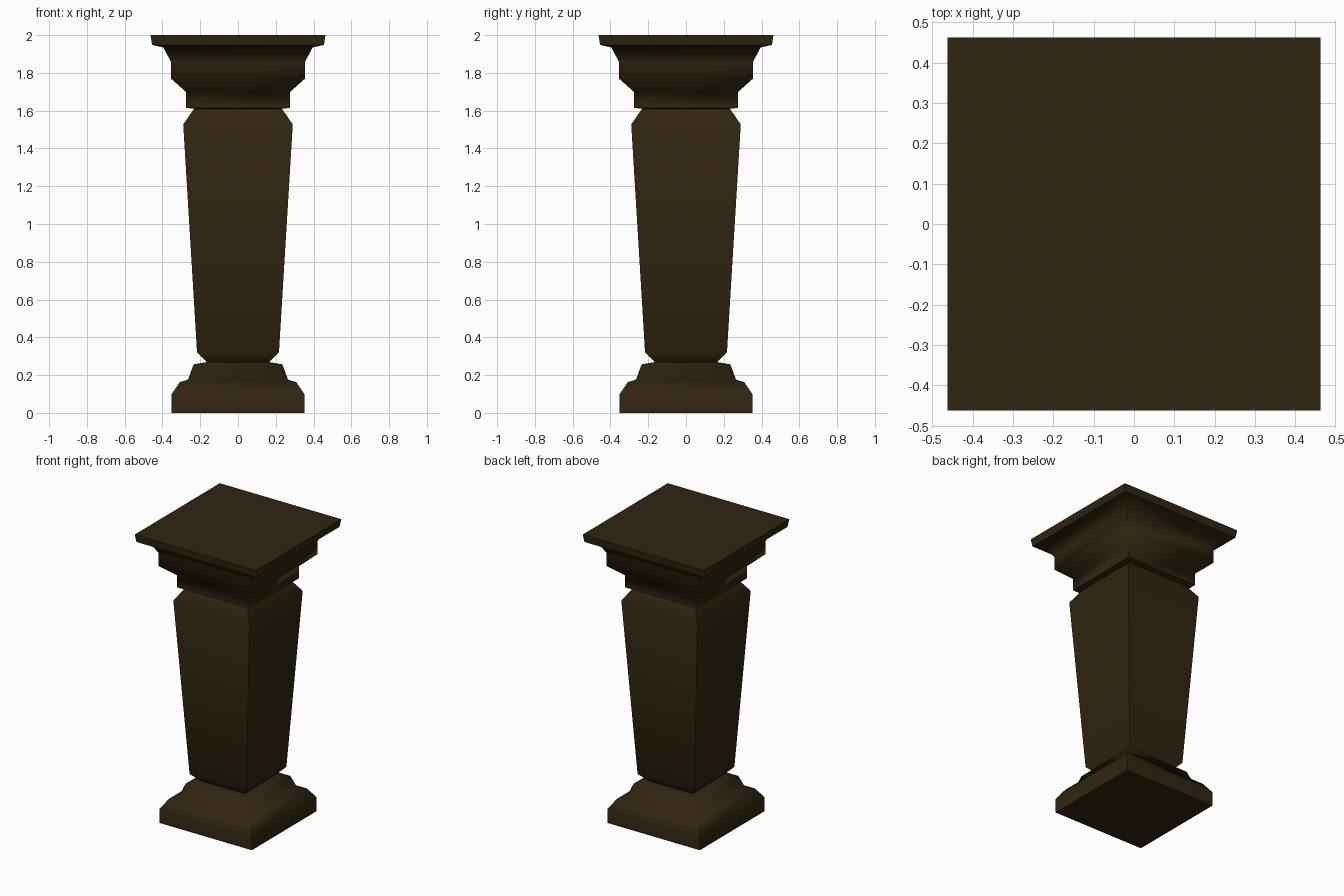
import bpy, bmesh, math

if "Cube" in bpy.data.objects:
    bpy.data.objects.remove(bpy.data.objects["Cube"])

# One dark wood colour
wood = bpy.data.materials.new("dark brown wood")
wood.diffuse_color = (0.030, 0.018, 0.0055, 1)
wood.use_nodes = True
wood.node_tree.nodes["Principled BSDF"].inputs["Base Color"].default_value = wood.diffuse_color


def square_column(name, profile):
    """Stack square rings (half width, height) into a closed solid."""
    bm = bmesh.new()
    rings = [[bm.verts.new((sx * r, sy * r, z))
              for sx, sy in ((-1, -1), (1, -1), (1, 1), (-1, 1))]
             for r, z in profile]
    for a, b in zip(rings, rings[1:]):
        for i in range(4):
            j = (i + 1) % 4
            bm.faces.new((a[i], a[j], b[j], b[i]))
    bm.faces.new(rings[0][::-1])
    bm.faces.new(rings[-1])
    bmesh.ops.recalc_face_normals(bm, faces=bm.faces)
    mesh = bpy.data.meshes.new(name)
    bm.to_mesh(mesh)
    bm.free()
    mesh.materials.append(wood)
    obj = bpy.data.objects.new(name, mesh)
    bpy.context.collection.objects.link(obj)
    bpy.ops.object.select_all(action='DESELECT')
    obj.select_set(True)
    bpy.context.view_layer.objects.active = obj
    bpy.ops.object.shade_smooth_by_angle(angle=math.radians(60))


# Whole pedestal as one continuous moulding: plinth, tapered shaft, capital
square_column("pedestal", [
    # plinth
    (0.351, 0.0), (0.351, 0.10), (0.308, 0.163), (0.265, 0.176),
    (0.235, 0.257), (0.165, 0.269),
    # shaft
    (0.217, 0.322), (0.29, 1.527), (0.233, 1.61),
    # capital
    (0.274, 1.615), (0.274, 1.698), (0.356, 1.771), (0.356, 1.86),
    (0.395, 1.935), (0.455, 1.948), (0.463, 2.0),
])
